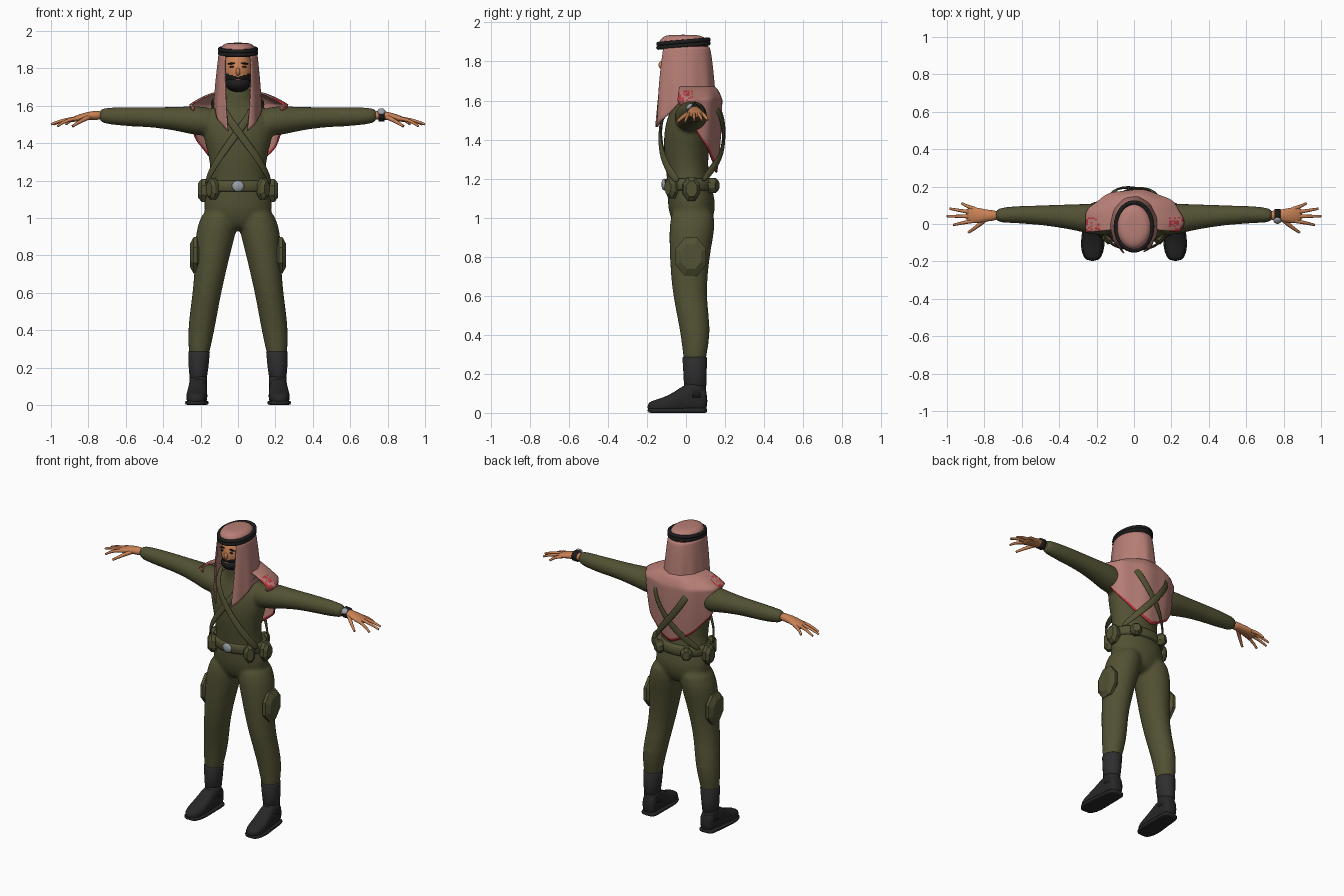
import bpy, bmesh, random
from math import sin, cos, pi, radians
from mathutils import Vector

random.seed(4)
if "Cube" in bpy.data.objects:
    bpy.data.objects.remove(bpy.data.objects["Cube"])


def material(name, *rgb):
    mat = bpy.data.materials.new(name)
    mat.use_nodes = True
    mat.diffuse_color = (*rgb, 1)
    mat.node_tree.nodes["Principled BSDF"].inputs["Base Color"].default_value = (*rgb, 1)
    return mat


olive = material("olive_fabric", .085, .083, .034)
skin = material("skin", .58, .22, .09)
pink = material("pink_cloth", .47, .21, .18)
red = material("red_cloth", .5, .04, .05)
black = material("black", .012, .012, .013)
leather = material("boot_leather", .02, .02, .02)
gaiter_cloth = material("gaiter_cloth", .028, .028, .03)
silver = material("silver", .32, .35, .38)
SIDES = ((1, "left"), (-1, "right"))


def finish(name, bm, *mats, smooth=True, subdivide=0, thickness=0):
    """Turn a bmesh into an object with optional thickness and subdivision."""
    bmesh.ops.recalc_face_normals(bm, faces=bm.faces)
    mesh = bpy.data.meshes.new(name)
    bm.to_mesh(mesh)
    bm.free()
    for mat in mats:
        mesh.materials.append(mat)
    for poly in mesh.polygons:
        poly.use_smooth = smooth
    obj = bpy.data.objects.new(name, mesh)
    bpy.context.collection.objects.link(obj)
    if thickness:
        solid = obj.modifiers.new("thickness", "SOLIDIFY")
        solid.thickness, solid.offset = thickness, 0
    if subdivide:
        obj.modifiers.new("rounding", "SUBSURF").levels = subdivide
        obj.modifiers["rounding"].render_levels = subdivide
    return obj


def loft(bm, axis, sections, side=1, count=20, power=2):
    """Skin closed rings given as (position, centre a, centre b, radius a, radius b)."""
    rings = []
    for pos, ca, cb, ra, rb in sections:
        ring = []
        for i in range(count):
            ang = 2 * pi * (i + .5) / count
            c, s = cos(ang), sin(ang)
            a = ca + ra * abs(c) ** (2 / power) * (1 if c > 0 else -1)
            b = cb + rb * abs(s) ** (2 / power) * (1 if s > 0 else -1)
            x, y, z = {"x": (pos, a, b), "y": (a, pos, b), "z": (a, b, pos)}[axis]
            ring.append(bm.verts.new((x * side, y, z)))
        rings.append(ring)
    for low, high in zip(rings, rings[1:]):
        for i in range(count):
            j = (i + 1) % count
            bm.faces.new((low[i], low[j], high[j], high[i]))
    bm.faces.new(rings[0])
    bm.faces.new(rings[-1])


def lofted(name, axis, sections, mat, side=1, count=20, power=2, smooth=True, subdivide=1):
    bm = bmesh.new()
    loft(bm, axis, sections, side, count, power)
    return finish(name, bm, mat, smooth=smooth, subdivide=subdivide)


def blob(name, loc, size, *mats, rotation=(0, 0, 0), segments=24):
    bm = bmesh.new()
    bmesh.ops.create_uvsphere(bm, u_segments=segments, v_segments=segments, radius=1)
    obj = finish(name, bm, *mats)
    obj.location, obj.scale, obj.rotation_euler = loc, size, rotation
    return obj


def tube(name, points, radius, mat, taper=1, cyclic=False):
    curve = bpy.data.curves.new(name, "CURVE")
    curve.dimensions, curve.bevel_depth, curve.bevel_resolution = "3D", radius, 3
    curve.use_fill_caps = True
    spline = curve.splines.new("POLY" if cyclic else "NURBS")
    spline.points.add(len(points) - 1)
    for i, (point, co) in enumerate(zip(spline.points, points)):
        point.co = (*co, 1)
        point.radius = 1 + (taper - 1) * i / (len(points) - 1)
    spline.use_cyclic_u, spline.use_endpoint_u, spline.order_u = cyclic, not cyclic, 3
    spline.use_smooth = True
    curve.materials.append(mat)
    bpy.context.collection.objects.link(bpy.data.objects.new(name, curve))


def sheet(name, shape, columns, rows, rule):
    """Cloth grid: shape(u, v) gives a point for u in -1..1, v in 0..1."""
    bm = bmesh.new()
    grid = [[bm.verts.new(shape(2 * i / columns - 1, j / rows)) for i in range(columns + 1)]
            for j in range(rows + 1)]
    for j in range(rows):
        for i in range(columns):
            face = bm.faces.new((grid[j][i], grid[j][i + 1], grid[j + 1][i + 1], grid[j + 1][i]))
            face.material_index = int(rule(2 * (i + .5) / columns - 1, (j + .5) / rows))
    return finish(name, bm, pink, red, thickness=.008)


# One-piece suit: torso, legs and sleeves fused together
suit = bmesh.new()
loft(suit, "z", [(.93, 0, .03, .06, .07), (.98, 0, .03, .16, .105), (1.05, 0, .03, .19, .125),
                 (1.12, 0, .025, .178, .12), (1.2, 0, .01, .15, .108), (1.3, 0, 0, .15, .113),
                 (1.4, 0, .005, .178, .122), (1.49, 0, .015, .2, .122), (1.56, 0, .025, .18, .1),
                 (1.61, 0, .02, .105, .085), (1.65, 0, .01, .08, .078), (1.71, 0, 0, .074, .072)])
for side, label in SIDES:
    loft(suit, "z", [(1.07, .09, .035, .085, .11), (.95, .113, .032, .112, .12),
                     (.85, .13, .022, .1, .108), (.7, .15, .015, .084, .095),
                     (.57, .171, .022, .076, .085), (.42, .195, .05, .074, .08),
                     (.3, .207, .045, .06, .062), (.22, .21, .045, .045, .05)], side)
    loft(suit, "x", [(.1, .02, 1.51, .085, .075), (.22, .025, 1.52, .085, .082),
                     (.3, .035, 1.527, .073, .068), (.4, .042, 1.535, .062, .058),
                     (.5, .047, 1.54, .053, .054), (.6, .05, 1.541, .049, .052),
                     (.68, .049, 1.545, .043, .046), (.75, .046, 1.548, .037, .04)], side)
body = finish("body_suit", suit, olive, subdivide=1)
remesh = body.modifiers.new("fuse", "REMESH")
remesh.mode, remesh.voxel_size, remesh.use_smooth_shade = "VOXEL", .01, True
relax = body.modifiers.new("relax", "SMOOTH")
relax.factor, relax.iterations = .5, 8

# Boots, gaiters, hands and thigh pouches
FOOT = [(.11, .21, .06, .035, .05), (.085, .212, .075, .046, .072), (.02, .215, .08, .05, .08),
        (-.03, .217, .065, .052, .064), (-.09, .22, .045, .058, .043),
        (-.15, .222, .035, .054, .034), (-.2, .222, .03, .03, .024)]
FINGERS = {"little": (.08, .92, .11, 1.5), "ring": (.06, .985, .082, 1.5),
           "middle": (.04, 1, .042, 1.5), "index": (.018, .965, -.005, 1.49)}
for side, label in SIDES:
    lofted(label + "_boot", "y", FOOT, leather, side, power=2.6)
    lofted(label + "_sole", "y", [(y, x, .012, w + .007, .013) for y, x, _, w, _ in FOOT],
           leather, side, power=4)
    lofted(label + "_ankle", "z", [(.08, .214, .045, .05, .06), (.16, .212, .045, .046, .056)],
           leather, side, subdivide=0)
    lofted(label + "_gaiter", "z", [(.135, .213, .047, .042, .054), (.14, .213, .047, .046, .058),
           (.2, .211, .046, .053, .06), (.28, .208, .045, .058, .064),
           (.285, .208, .045, .056, .062)], gaiter_cloth, side, subdivide=0)
    lofted(label + "_hand", "x", [(.72, .046, 1.549, .028, .026), (.78, .045, 1.548, .029, .024),
           (.83, .046, 1.541, .042, .02), (.87, .048, 1.53, .043, .016),
           (.9, .048, 1.522, .036, .011)], skin, side)
    for finger, (base, x, y, z) in FINGERS.items():
        knuckle = ((.87 + x) / 2 * side, (base + y) / 2, 1.528)
        tube(f"{label}_{finger}_finger", [(.85 * side, base, 1.533), knuckle, (x * side, y, z)],
             .0115, skin, taper=.55)
    tube(label + "_thumb", [(.79 * side, .03, 1.542), (.83 * side, -.01, 1.525),
                            (.885 * side, -.045, 1.49)], .014, skin, taper=.5)


def pouch(name, loc, half_width, half_height, depth, angle):
    """Eight-sided case whose flat front points outward at the angle from the front."""
    obj = lofted(name, "y", [(-depth * d, 0, 0, half_width * s, half_height * s)
                             for d, s in ((-.5, .75), (0, 1), (.5, 1), (1, .65))],
                 olive, count=8, smooth=False, subdivide=0)
    obj.location = loc
    obj.rotation_euler.z = angle


# Belt, buckle and pouches
lofted("belt", "z", [(1.14, 0, .02, .17, .125), (1.148, 0, .02, .178, .132),
                     (1.192, 0, .02, .176, .13), (1.2, 0, .02, .168, .122)],
       olive, count=40, subdivide=0)
blob("buckle", (0, -.112, 1.17), (.033, .014, .03), silver, segments=8)
for side, label in SIDES:
    for place, deg, width, height, z in (("front", 47, .036, .062, 1.155),
                                         ("side", 93, .047, .066, 1.147),
                                         ("back", 148, .036, .042, 1.165)):
        ang = radians(deg) * side
        pouch(f"{label}_{place}_pouch", (.175 * sin(ang), .02 - .128 * cos(ang), z),
              width, height, .038, ang)
    pouch(label + "_thigh_pouch", (.218 * side, .025, .8), .085, .106, .038, pi / 2 * side)

# Crossed shoulder straps, each a ribbon facing away from the body
STRAP = [(.17, -.035, 1.18), (.15, -.085, 1.24), (.09, -.128, 1.34), (0, -.132, 1.46),
         (-.07, -.11, 1.56), (-.11, -.03, 1.635), (-.125, .07, 1.64), (-.125, .165, 1.57),
         (-.075, .19, 1.48), (0, .193, 1.38), (.08, .168, 1.29), (.165, .075, 1.18)]
for side, label in SIDES:
    path = [Vector((x * side, y, z)) for x, y, z in STRAP]
    bm = bmesh.new()
    previous = None
    for i, p in enumerate(path):
        outward = (p - Vector((0, .02, min(p.z, 1.47)))).normalized()
        along = path[min(i + 1, len(path) - 1)] - path[max(i - 1, 0)]
        across = along.cross(outward).normalized() * .022
        p = p + outward * (.005 if side > 0 else 0)
        pair = [bm.verts.new(p - across), bm.verts.new(p + across)]
        if previous:
            bm.faces.new((previous[0], previous[1], pair[1], pair[0]))
        previous = pair
    finish(label + "_strap", bm, olive, subdivide=2, thickness=.014)

# Wristwatch on the left arm
lofted("watch_band", "x", [(.752, .046, 1.549, .034, .035), (.782, .046, 1.548, .034, .033)],
       black, subdivide=0)
blob("watch_face", (.767, .018, 1.569), (.021, .021, .012), silver, rotation=(pi / 4, 0, 0))

# Head, with the beard coloured by height on the face
head = blob("head", (0, -.02, 1.785), (.08, .107, .118), skin, black, segments=56)
for poly in head.data.polygons:
    x, z = poly.center.x * head.scale.x, poly.center.z * head.scale.z
    poly.material_index = int(z < .3 * abs(x) - .032)
blob("beard", (0, -.06, 1.718), (.068, .068, .045), black)
blob("nose", (0, -.123, 1.782), (.012, .018, .021), skin)
blob("mouth", (0, -.124, 1.738), (.018, .004, .004), skin)
for side, label in SIDES:
    blob(label + "_eye", (.032 * side, -.117, 1.808), (.014, .005, .005), black)
    blob(label + "_brow", (.034 * side, -.114, 1.826), (.022, .006, .005), black,
         rotation=(0, .1 * side, 0))

# Headdress: crown, draped veil and shoulder shawl
lofted("headdress_crown", "z", [(1.855, 0, -.014, .1, .131), (1.88, 0, -.014, .1, .13),
       (1.915, 0, -.013, .09, .118), (1.934, 0, -.015, .072, .096),
       (1.937, 0, -.015, .03, .04)], pink, count=32)


def veil(u, v):
    drop = max(0, (abs(u) - .68) / .32)
    z = 1.875 - v * (.29 + .12 * drop ** .8)
    f = (1.875 - z) / .41
    ang = u * radians(138 + 17 * f)
    fold = 1 + .025 * f * sin(ang * 11)
    rx, ry = .1 + .025 * sin(pi * .6 * f), .128 + .034 * f ** .5
    return rx * sin(ang) * fold, -.014 + .01 * f + ry * cos(ang) * fold, z


def shawl(u, v):
    ang = u * radians(108)
    spread = min(1, v / .4)
    fall = max(0, (v - .4) / .6)
    hem = 1.23 + .36 * abs(u) ** 1.3
    fold = 1 + .02 * spread * sin(ang * 9)
    rx = .11 + .15 * spread - .02 * fall
    ry = .12 + .05 * spread ** .6 - .025 * fall ** 2
    z = 1.67 - .065 * spread ** 1.5 + (hem - 1.605) * fall
    return rx * sin(ang) * fold, .01 + ry * cos(ang) * fold, z


sheet("headdress_veil", veil, 90, 20, lambda u, v: False)
sheet("shoulder_shawl", shawl, 72, 30,
      lambda u, v: v > .965 or (abs(u) > .75 and v > .2 and random.random() < .35))

# Twin head cords, tilted up towards the back
for label, lift in (("lower", 0), ("upper", .019)):
    ring = [(.097 * cos(a), -.013 + .128 * sin(a), 1.882 + lift + .011 * sin(a))
            for a in (2 * pi * i / 48 for i in range(48))]
    tube(label + "_head_cord", ring, .0115, black, cyclic=True)
